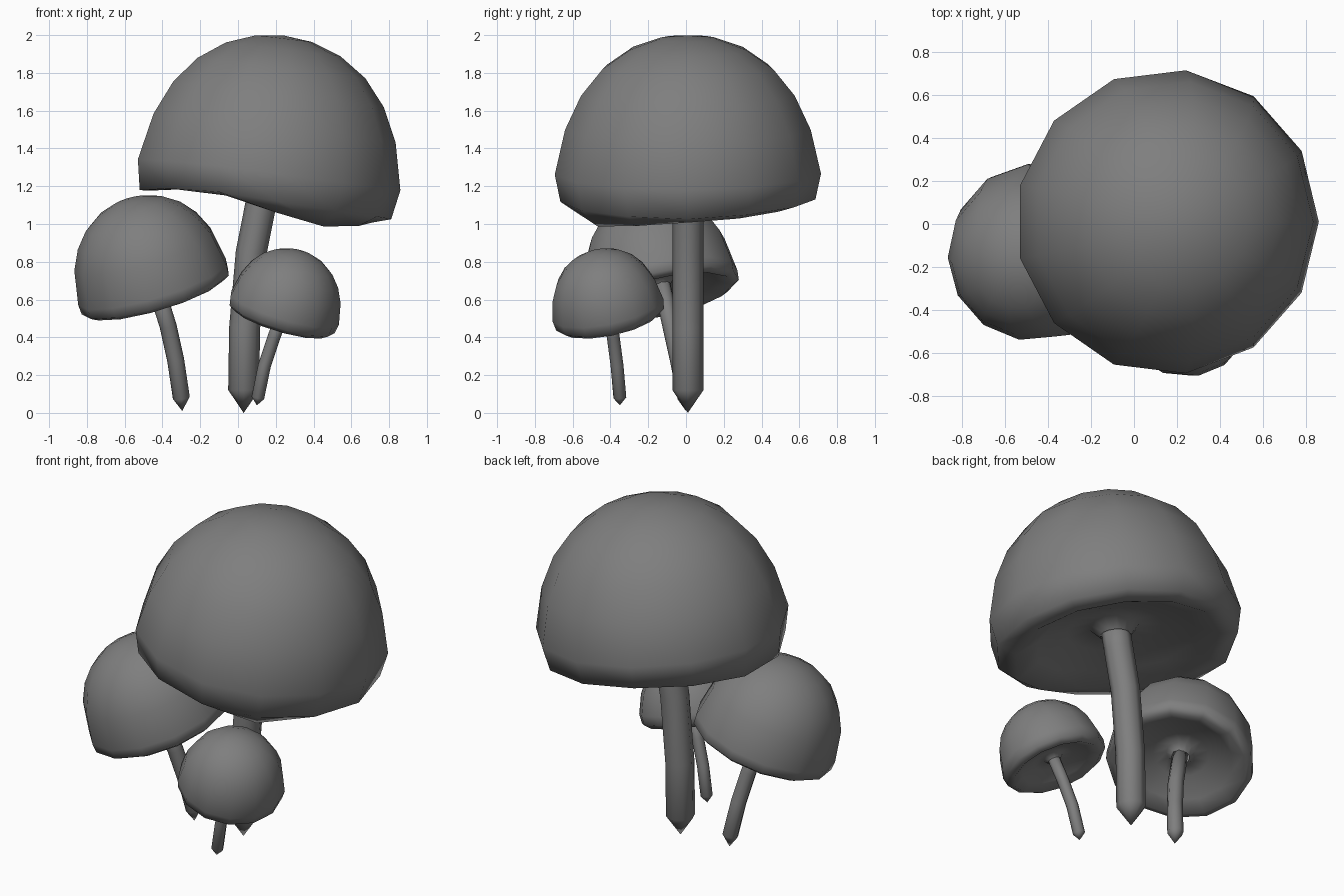
import bpy, bmesh, math
from mathutils import Vector

if "Cube" in bpy.data.objects:
    bpy.data.objects.remove(bpy.data.objects["Cube"])

# Cap outline (radius, height): crown, rounded rim, hollow underside, collar at stem
CAP = [(0.15, 0.722), (0.31, 0.665), (0.455, 0.565), (0.57, 0.425),
       (0.655, 0.245), (0.71, 0.01), (0.68, -0.13), (0.58, -0.20),
       (0.45, -0.13), (0.27, -0.05), (0.14, -0.03), (0.085, -0.09)]
WIDEST, CORNER, BOTTOM, INNER = 5, 6, 7, 8
# Rim height offsets of the large cap at equal angles, starting at +x
CORNER_WAVE = [-0.03, 0, 0.01, -0.05, 0.01, -0.02]
BOTTOM_WAVE = [0.01, 0.04, 0.08, 0.035, 0.08, -0.045]

GREY = bpy.data.materials.new("dark_grey")
GREY.diffuse_color = (0.21, 0.21, 0.21, 1)
GREY.use_nodes = True
GREY.node_tree.nodes["Principled BSDF"].inputs["Base Color"].default_value = GREY.diffuse_color


def sample(wave, a):
    t = (a / math.tau * len(wave)) % len(wave)
    i = int(t)
    return wave[i] + (wave[(i + 1) % len(wave)] - wave[i]) * (t - i)


def bridge(bm, a, b):
    n = len(a)
    for i in range(n):
        bm.faces.new((a[i], a[(i + 1) % n], b[(i + 1) % n], b[i]))


def finish(bm, name):
    bmesh.ops.recalc_face_normals(bm, faces=bm.faces)
    for f in bm.faces:
        f.smooth = True
    me = bpy.data.meshes.new(name)
    bm.to_mesh(me)
    bm.free()
    me.materials.append(GREY)
    ob = bpy.data.objects.new(name, me)
    bpy.context.collection.objects.link(ob)


def cap(name, centre, axis, scale, wave=0, bell=0, twist=0, sides=13):
    bm = bmesh.new()
    rot = Vector((0, 0, 1)).rotation_difference(Vector(axis))
    c = Vector(centre)

    def place(x, y, z):
        return bm.verts.new(c + rot @ (Vector((x, y, z)) * scale))
    top = place(0, 0, 0.738)
    prev = None
    for k, (r, h) in enumerate(CAP):
        # A bell-shaped cap has its widest ring lower and a sharper rim
        if k == WIDEST:
            h -= bell
        elif k == CORNER:
            r, h = r + 0.3 * bell, h - 0.4 * bell
        elif k in (BOTTOM, INNER):
            r += 0.7 * bell
        ring = []
        for i in range(sides):
            a = math.tau * i / sides + twist
            dz = 0
            if k == CORNER:
                dz = sample(CORNER_WAVE, a)
            elif k == WIDEST:
                dz = 0.4 * sample(CORNER_WAVE, a)
            elif k == BOTTOM:
                dz = sample(BOTTOM_WAVE, a)
            elif k == INNER:
                dz = 0.7 * sample(BOTTOM_WAVE, a)
            ring.append(place(r * math.cos(a), r * math.sin(a), h + wave * dz))
        if prev:
            bridge(bm, prev, ring)
        else:
            for i in range(sides):
                bm.faces.new((top, ring[i], ring[(i + 1) % sides]))
        prev = ring
    finish(bm, name)


def stem(name, path, radius, sides=8):
    # Bent tube with a pointed foot; path starts at the tip
    bm = bmesh.new()
    pts = [Vector(p) for p in path]
    tip = bm.verts.new(pts[0])
    prev = None
    for k in range(1, len(pts)):
        tangent = pts[min(k + 1, len(pts) - 1)] - pts[k if k == 1 else k - 1]
        rot = Vector((0, 0, 1)).rotation_difference(tangent)
        ring = []
        for i in range(sides):
            a = math.tau * i / sides
            ring.append(bm.verts.new(
                pts[k] + rot @ Vector((radius * math.cos(a), radius * math.sin(a), 0))))
        if prev:
            bridge(bm, prev, ring)
        else:
            for i in range(sides):
                bm.faces.new((tip, ring[(i + 1) % sides], ring[i]))
        prev = ring
    bm.faces.new(prev)
    finish(bm, name)


# Large mushroom
cap("large_cap", (0.155, 0.01, 1.265), (0.12, 0.0, 1), 1.0, wave=1)
stem("large_stem", [(0.03, 0.01, 0), (0.03, 0.01, 0.12), (0.035, 0.01, 0.45),
                    (0.07, 0.01, 0.85), (0.12, 0.01, 1.1), (0.15, 0.01, 1.25)], 0.082)

# Medium mushroom
cap("medium_cap", (-0.46, -0.14, 0.725), (-0.28, -0.2, 0.94), 0.583,
    bell=0.08, twist=math.radians(-14))
stem("medium_stem", [(-0.295, 0.0, 0.01), (-0.3, 0.0, 0.08), (-0.33, -0.04, 0.28),
                     (-0.37, -0.08, 0.46), (-0.45, -0.135, 0.715)], 0.045)

# Small mushroom
cap("small_cap", (0.247, -0.415, 0.56), (0.28, -0.2, 0.94), 0.425, bell=0.03)
stem("small_stem", [(0.1, -0.35, 0.04), (0.105, -0.35, 0.08), (0.14, -0.365, 0.25),
                    (0.19, -0.385, 0.4), (0.245, -0.41, 0.55)], 0.034)
